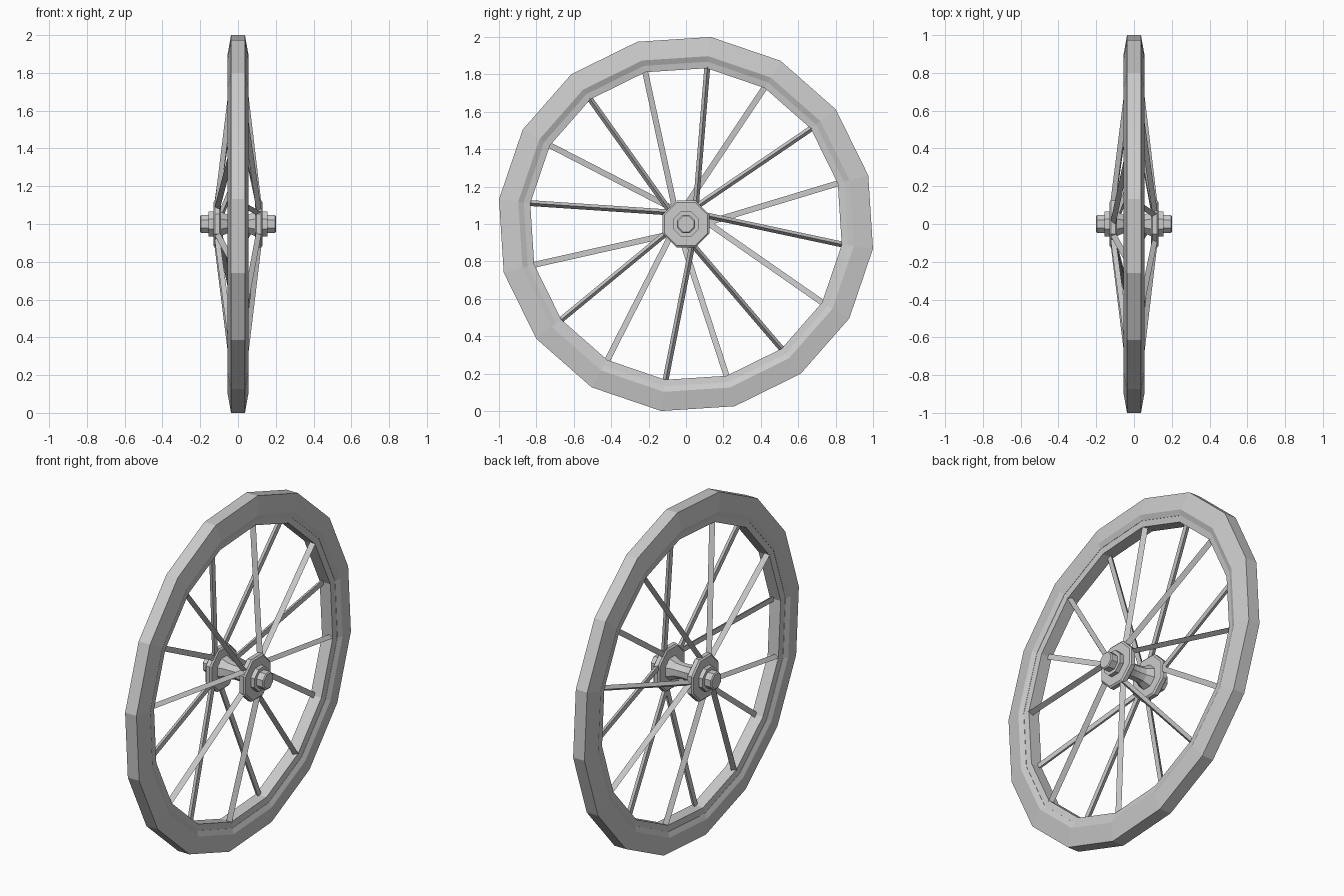
import bpy, bmesh
from math import sin, cos, radians, tau
from mathutils import Vector

if "Cube" in bpy.data.objects:
    bpy.data.objects.remove(bpy.data.objects["Cube"])


def make_object(name, bm):
    bmesh.ops.recalc_face_normals(bm, faces=bm.faces)
    mesh = bpy.data.meshes.new(name)
    bm.to_mesh(mesh)
    bm.free()
    ob = bpy.data.objects.new(name, mesh)
    bpy.context.collection.objects.link(ob)
    return ob


def polar(x, r, deg):
    a = radians(deg)
    return Vector((x, r * cos(a), 1 + r * sin(a)))


def lathe(name, profile, sides, start, closed):
    """Spin (x, radius) points around the wheel axis."""
    bm = bmesh.new()
    rings = [[bm.verts.new(polar(x, r, start + 360 * i / sides)) for x, r in profile]
             for i in range(sides)]
    n = len(profile)
    for i in range(sides):
        a, b = rings[i], rings[(i + 1) % sides]
        for j in range(n if closed else n - 1):
            k = (j + 1) % n
            bm.faces.new((a[j], a[k], b[k], b[j]))
    if not closed:
        bm.faces.new([r[0] for r in rings])
        bm.faces.new([r[-1] for r in rings])
    return make_object(name, bm)


def mirrored(half):
    return half + [(-x, r) for x, r in reversed(half)]


# Tyre and rim: 16-sided rings
START = -7.55
lathe("tyre", mirrored([(0.037, 1.0085), (0.055, 0.905), (0.042, 0.875)]), 16, START, True)
lathe("rim", mirrored([(0.042, 0.885), (0.035, 0.84)]), 16, START, True)

# Hub: octagonal spool, flanges, washers and axle ends in one profile
half_hub = [(0.20, 0.045), (0.195, 0.052), (0.155, 0.052), (0.155, 0.072), (0.13, 0.072),
            (0.13, 0.125), (0.122, 0.135), (0.098, 0.135), (0.09, 0.125),
            (0.09, 0.07), (0.05, 0.05), (0.015, 0.045)]
lathe("hub", mirrored(half_hub), 8, 22.5, False)


# Spokes: (rim angle, hub angle), three-sided with the ridge facing outward
def spokes(name, side, pairs):
    bm = bmesh.new()
    for rim_deg, hub_deg in pairs:
        p = polar(side * 0.108, 0.105, hub_deg)
        q = polar(side * 0.018, 0.85, rim_deg)
        d = (q - p).normalized()
        out = Vector((side, 0, 0))
        out = (out - d * out.dot(d)).normalized()
        across = d.cross(out)
        ends = []
        for c in (p, q):
            ends.append([bm.verts.new(c + 0.018 * (out * cos(tau * i / 3) + across * sin(tau * i / 3)))
                         for i in range(3)])
        for i in range(3):
            j = (i + 1) % 3
            bm.faces.new((ends[0][i], ends[0][j], ends[1][j], ends[1][i]))
        bm.faces.new(ends[0])
        bm.faces.new(ends[1])
    make_object(name, bm)


spokes("right_spokes", 1, [(82.3, 60), (37.3, 60), (-7.5, 28), (-52.5, -75),
                           (-97.5, -70), (-142.5, -157), (172.4, 144), (127.5, 142)])
spokes("left_spokes", -1, [(105, 125), (150, 130), (60, 88), (15, 2),
                           (-30, 8), (-75, -98), (-120, -142), (-165, -148)])
